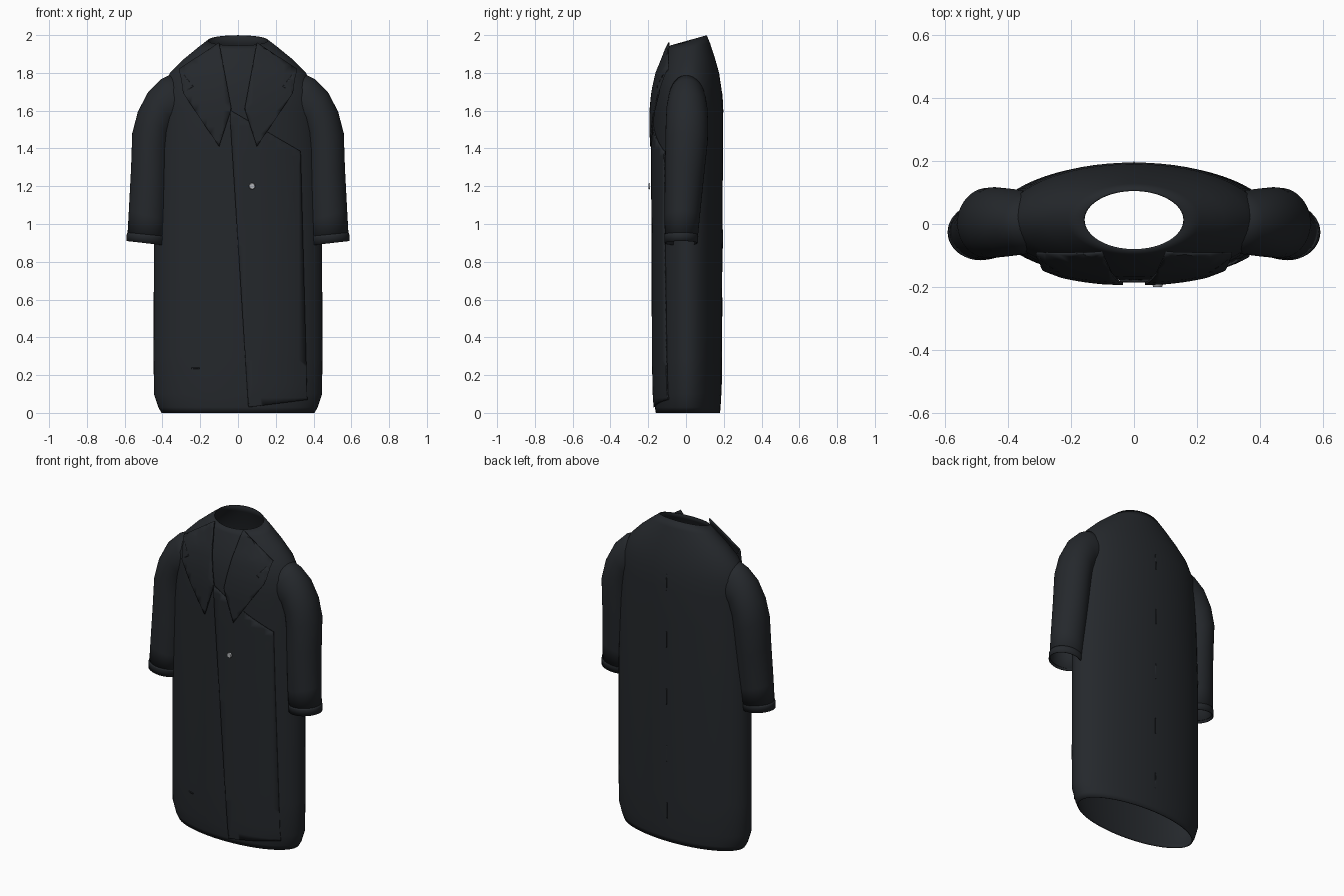
import bpy, bmesh
from math import sin, cos, pi, sqrt, radians
from mathutils import Vector

if "Cube" in bpy.data.objects:
    bpy.data.objects.remove(bpy.data.objects["Cube"])


def material(name, rgb):
    m = bpy.data.materials.new(name)
    m.diffuse_color = (*rgb, 1)
    m.use_nodes = True
    m.node_tree.nodes["Principled BSDF"].inputs["Base Color"].default_value = m.diffuse_color
    return m


CLOTH = material("dark_cloth", (0.018, 0.021, 0.025))
METAL = material("button_grey", (0.45, 0.46, 0.48))


def finish(name, bm, mat=CLOTH, thick=0.0, offset=-1):
    bmesh.ops.recalc_face_normals(bm, faces=bm.faces)
    me = bpy.data.meshes.new(name)
    bm.to_mesh(me)
    bm.free()
    ob = bpy.data.objects.new(name, me)
    bpy.context.collection.objects.link(ob)
    me.materials.append(mat)
    if thick:
        s = ob.modifiers.new("thickness", 'SOLIDIFY')
        s.thickness, s.offset = thick, offset
    bpy.ops.object.select_all(action='DESELECT')
    bpy.context.view_layer.objects.active = ob
    ob.select_set(True)
    bpy.ops.object.shade_smooth_by_angle(angle=radians(40))
    return ob


def loft(name, rings, thick):
    """Open tube through equal-length loops of points."""
    bm = bmesh.new()
    loops = [[bm.verts.new(p) for p in r] for r in rings]
    for a, b in zip(loops, loops[1:]):
        n = len(a)
        for i in range(n):
            j = (i + 1) % n
            bm.faces.new((a[i], a[j], b[j], b[i]))
    return finish(name, bm, thick=thick)


# Body rings: height, half width, front y, back y, tilt
BODY = [(0, .405, -.16, .18, 0), (.03, .422, -.165, .183, 0), (.1, .445, -.17, .187, 0),
        (.3, .447, -.173, .19, 0), (1.0, .445, -.175, .193, 0), (1.4, .43, -.178, .195, 0),
        (1.6, .415, -.177, .195, 0), (1.7, .41, -.168, .19, 0), (1.8, .36, -.147, .175, 0),
        (1.875, .285, -.118, .152, .05), (1.935, .21, -.1, .128, .18), (1.972, .16, -.085, .11, .28)]
SEG = 64


def body_ring(z, a, yf, yb, tilt):
    c, b = (yf + yb) / 2, (yb - yf) / 2
    return [(a * cos(t), c + b * sin(t), z + tilt * b * sin(t))
            for t in (2 * pi * i / SEG for i in range(SEG))]


def depth(x, z, back=False):
    """y of the body surface at (x, z)."""
    z = min(max(z, 0), 1.97)
    for p, q in zip(BODY, BODY[1:]):
        if z <= q[0]:
            f = (z - p[0]) / (q[0] - p[0])
            a, yf, yb = (p[k] + (q[k] - p[k]) * f for k in (1, 2, 3))
            s = sqrt(max(0, 1 - (x / a) ** 2)) * (yb - yf) / 2
            return (yf + yb) / 2 + (s if back else -s)


loft("coat_body", [body_ring(*r) for r in BODY], 0.006)


# Sleeve rings: inner x, inner z, outer x, outer z, centre y, half depth
SLEEVE = [(.20, 1.58, .34, 1.80, .005, .09), (.27, 1.55, .41, 1.765, .005, .10),
          (.33, 1.53, .475, 1.70, .005, .108), (.355, 1.47, .53, 1.595, .005, .112),
          (.363, 1.39, .56, 1.48, .003, .112), (.37, 1.22, .566, 1.3, -.008, .104),
          (.38, 1.02, .578, 1.07, -.02, .094), (.388, .90, .586, .925, -.025, .086)]
CUFF = [(.386, .935, .585, .955, -.025, .088), (.386, .925, .589, .945, -.025, .090),
        (.388, .887, .591, .91, -.026, .088)]


def arm_ring(x0, z0, x1, z1, cy, ry, side):
    return [(side * ((x0 + x1) / 2 + (x1 - x0) / 2 * cos(t)), cy + ry * sin(t),
             (z0 + z1) / 2 + (z1 - z0) / 2 * cos(t))
            for t in (2 * pi * i / 40 for i in range(40))]


def panel(name, outline, offset, squeeze=1.0, side=1, back=False, thick=0.008):
    """Flat outline cut into small faces and laid on the body."""
    bm = bmesh.new()
    bm.faces.new([bm.verts.new((side * x, 0, z)) for x, z in outline])
    bmesh.ops.triangulate(bm, faces=bm.faces)
    for axis, lo in ((Vector((1, 0, 0)), -.4), (Vector((0, 0, 1)), 0)):
        for i in range(1, 50):
            bmesh.ops.bisect_plane(bm, geom=bm.verts[:] + bm.edges[:] + bm.faces[:],
                                   plane_co=axis * (lo + i * .04), plane_no=axis)
    for v in bm.verts:
        v.co.y = depth(v.co.x * squeeze, v.co.z, back) + (offset if back else -offset)
    return finish(name, bm, thick=thick, offset=0)


LAPEL = [(.10, 1.96), (.31, 1.82), (.235, 1.728), (.288, 1.69), (.10, 1.41), (.035, 1.61)]
for side, tag in ((1, "left"), (-1, "right")):
    loft("sleeve_" + tag, [arm_ring(*r, side) for r in SLEEVE], 0.006)
    loft("cuff_" + tag, [arm_ring(*r, side) for r in CUFF], 0.005)
    panel("lapel_" + tag, LAPEL, .013, squeeze=.87, side=side)

# Overlapping front panel
panel("front_overlap", [(-.045, 1.605), (.33, 1.385), (.365, .07), (.055, .03)], .004)

# Pocket line low on the front
panel("pocket_edge", [(-.245, .24), (-.205, .24), (-.205, .233), (-.245, .233)], .001, thick=.003)

# Broken centre seam on the back
for i in range(5):
    z = .15 + i * .36
    panel("back_seam", [(-.002, z), (.002, z), (.002, z + .1), (-.002, z + .1)], .001,
          back=True, thick=.003)

# Button
bm = bmesh.new()
bmesh.ops.create_cone(bm, cap_ends=True, segments=24, radius1=.017, radius2=.014, depth=.008)
for v in bm.verts:
    v.co = Vector((v.co.x + .075, -.195 - v.co.z, v.co.y + 1.2))
finish("button", bm, METAL)
